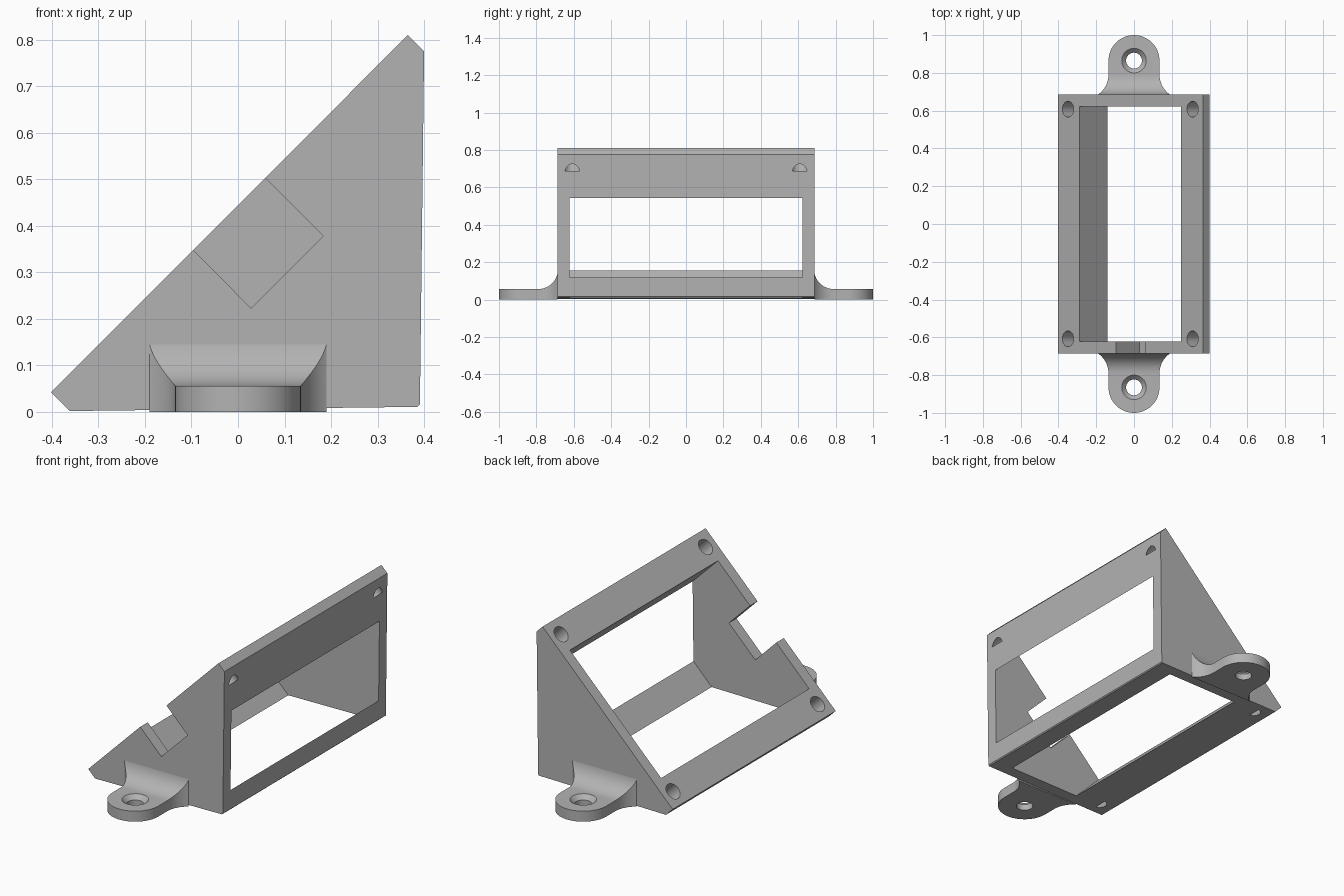
import bpy, bmesh, math
from mathutils import Matrix, Vector

if "Cube" in bpy.data.objects:
    bpy.data.objects.remove(bpy.data.objects["Cube"])

grey = bpy.data.materials.new("plain grey")
grey.diffuse_color = (0.45, 0.45, 0.45, 1)
grey.use_nodes = True
grey.node_tree.nodes["Principled BSDF"].inputs["Base Color"].default_value = grey.diffuse_color


def new_object(name, bm):
    bmesh.ops.recalc_face_normals(bm, faces=bm.faces)
    me = bpy.data.meshes.new(name)
    bm.to_mesh(me)
    bm.free()
    me.materials.append(grey)
    ob = bpy.data.objects.new(name, me)
    bpy.context.collection.objects.link(ob)
    return ob


def prism(name, outline, offset):
    """Extrude a closed 3D outline along an offset vector."""
    bm = bmesh.new()
    face = bm.faces.new([bm.verts.new(p) for p in outline])
    new = bmesh.ops.extrude_face_region(bm, geom=[face])["geom"]
    bmesh.ops.translate(bm, vec=offset, verts=[v for v in new if isinstance(v, bmesh.types.BMVert)])
    return new_object(name, bm)


def along_y(name, pts, y0, y1):
    return prism(name, [(x, y0, z) for x, z in pts], (0, y1 - y0, 0))


def cone(name, base, axis, r1, r2, depth):
    """Cone or cylinder that starts at base and runs along axis."""
    bm = bmesh.new()
    axis = Vector(axis).normalized()
    rot = axis.to_track_quat('Z', 'Y').to_matrix().to_4x4()
    bmesh.ops.create_cone(bm, cap_ends=True, segments=40, radius1=r1, radius2=r2, depth=depth,
                          matrix=Matrix.Translation(Vector(base) + axis * depth / 2) @ rot)
    return new_object(name, bm)


def boolean(ob, cutter, op='DIFFERENCE'):
    mod = ob.modifiers.new("cut", 'BOOLEAN')
    mod.operation, mod.solver, mod.object = op, 'EXACT', cutter
    bpy.context.view_layer.objects.active = ob
    bpy.ops.object.modifier_apply(modifier=mod.name)
    bpy.data.objects.remove(cutter, do_unlink=True)


def smooth(ob):
    bpy.ops.object.select_all(action='DESELECT')
    ob.select_set(True)
    bpy.context.view_layer.objects.active = ob
    bpy.ops.object.shade_smooth_by_angle(angle=math.radians(25))


# Wedge housing
W = 0.686
body = along_y("wedge_housing", [(-0.402, 0.042), (-0.362, 0.002), (0.386, 0.011), (0.391, 0.016),
                                 (0.4, 0.775), (0.365, 0.81)], -W, W)

# Tilted box-shaped cavity, square to the sloped face
boolean(body, along_y("cavity_cutter", [(-0.39, 0.255), (0.15, 0.79), (0.606, 0.334), (0.275, 0.0),
                                        (0.07, -0.205)], -0.623, 0.623))

# Cable notch in the front wall
boolean(body, along_y("notch_cutter", [(-0.145, 0.398), (0.01, 0.552), (0.183, 0.378),
                                       (0.028, 0.223)], -0.8, -0.5))

# Blind screw holes in the sloped face
for x in (-0.35, 0.31):
    for y in (-0.608, 0.608):
        start = (x - 0.05, y, x + 0.445 + 0.05)
        boolean(body, cone("screw_cutter", start, (1, 0, -1), 0.042, 0.042, 0.11 + 0.05 * math.sqrt(2)))
smooth(body)


# Mounting ears with flared roots and countersunk holes
def flare(start, y0, height, n=10):
    """Concave arc from (start, y0) back to the wall, rising by height."""
    run = y0 - W
    r = (run ** 2 + height ** 2) / (2 * height)
    out = []
    for i in range(n + 1):
        d = run * math.sin(math.pi / 2 * i / n)
        out.append((start + r - math.sqrt(max(r * r - d * d, 0)), y0 - d))
    return out


R, CY = 0.135, 0.865
for name, s in (("front_ear", -1), ("back_ear", 1)):
    side = flare(R, 0.79, 0.055)[::-1]
    tip = [(R * math.cos(math.pi * i / 32), CY + R * math.sin(math.pi * i / 32)) for i in range(33)]
    plan = side + tip + [(-x, y) for x, y in side[::-1]]
    ear = prism(name, [(x, s * y, 0) for x, y in plan], (0, 0, 0.3))
    rise = flare(0.056, 0.79, 0.089)
    profile = [(1.1, -0.1), (1.1, 0.056)] + [(y, z) for z, y in rise] + [(0.6, 0.145), (0.6, -0.1)]
    boolean(ear, prism("ear_profile", [(-0.5, s * y, z) for y, z in profile], (1, 0, 0)), 'INTERSECT')
    boolean(ear, cone("bore_cutter", (0, s * CY, -0.1), (0, 0, 1), 0.042, 0.042, 0.3))
    boolean(ear, cone("countersink_cutter", (0, s * CY, 0.031), (0, 0, 1), 0.04, 0.07, 0.03))
    smooth(ear)
